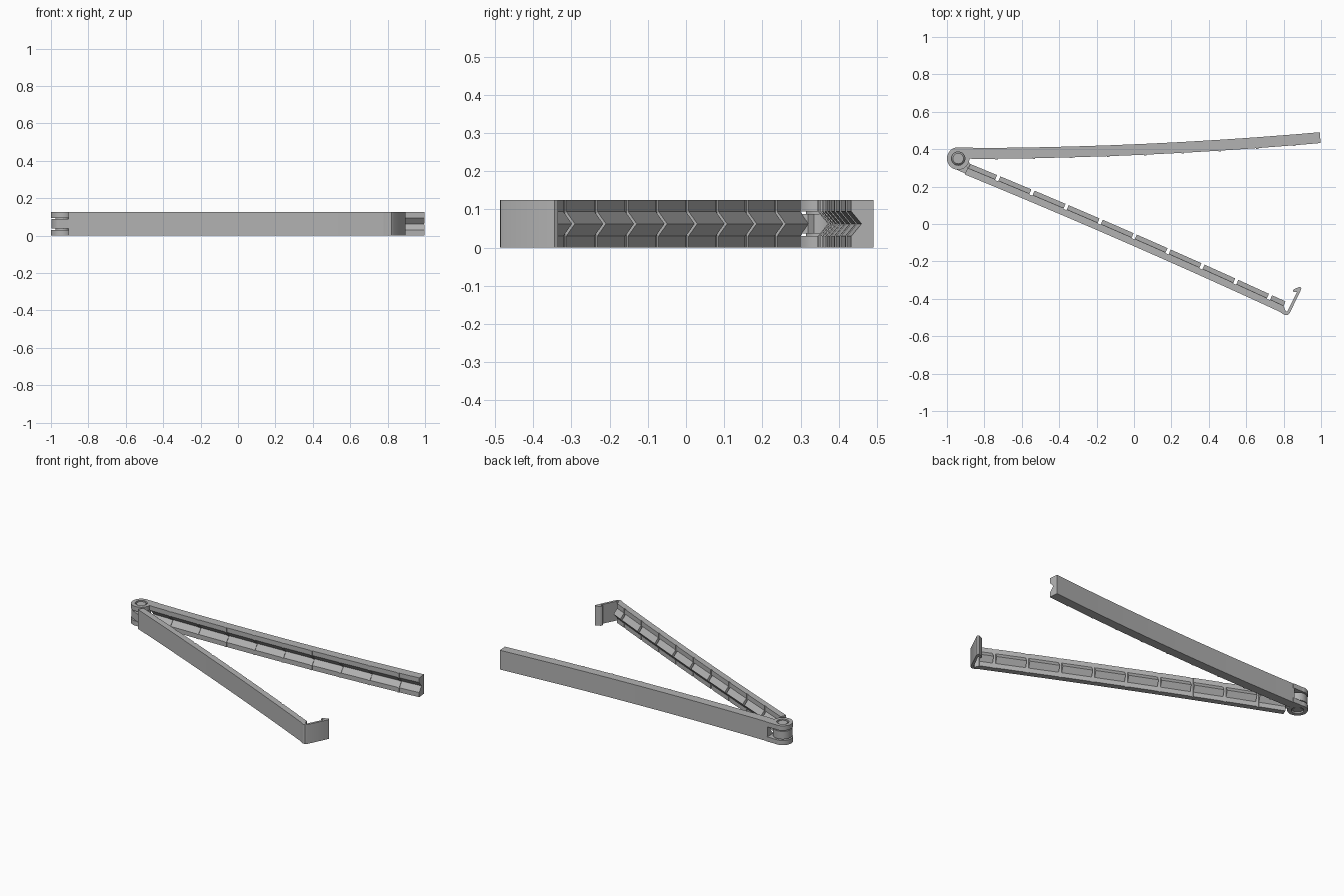
import bpy, bmesh, math
from mathutils import Vector

if "Cube" in bpy.data.objects:
    bpy.data.objects.remove(bpy.data.objects["Cube"])

H = 0.125            # overall height
MID = H / 2
HINGE = Vector((-0.94, 0.35))

grey = bpy.data.materials.new("plastic_grey")
grey.use_nodes = True
grey.diffuse_color = (0.45, 0.45, 0.45, 1)
grey.node_tree.nodes["Principled BSDF"].inputs["Base Color"].default_value = (0.45, 0.45, 0.45, 1)


def finish(name, bm):
    bmesh.ops.recalc_face_normals(bm, faces=bm.faces)
    mesh = bpy.data.meshes.new(name)
    bm.to_mesh(mesh)
    bm.free()
    obj = bpy.data.objects.new(name, mesh)
    mesh.materials.append(grey)
    bpy.context.collection.objects.link(obj)
    bpy.ops.object.select_all(action='DESELECT')
    obj.select_set(True)
    bpy.context.view_layer.objects.active = obj
    bpy.ops.object.shade_smooth_by_angle(angle=math.radians(25))
    return obj


def prism(name, outline, z0, z1):
    """Extrude a flat outline upwards."""
    bm = bmesh.new()
    face = bm.faces.new([bm.verts.new((x, y, z0)) for x, y in outline])
    top = bmesh.ops.extrude_face_region(bm, geom=[face])["geom"]
    verts = [g for g in top if isinstance(g, bmesh.types.BMVert)]
    bmesh.ops.translate(bm, verts=verts, vec=(0, 0, z1 - z0))
    return finish(name, bm)


def lathe(name, profile, closed=False, steps=48):
    """Spin a (radius, z) profile around the hinge axis."""
    bm = bmesh.new()
    verts = [bm.verts.new((HINGE.x + r, HINGE.y, z)) for r, z in profile]
    edges = [bm.edges.new(pair) for pair in zip(verts, verts[1:])]
    if closed:
        edges.append(bm.edges.new((verts[-1], verts[0])))
    bmesh.ops.spin(bm, geom=verts + edges, cent=(*HINGE, 0), axis=(0, 0, 1),
                   angle=math.tau, steps=steps, use_duplicate=False)
    bmesh.ops.remove_doubles(bm, verts=bm.verts, dist=1e-5)
    return finish(name, bm)


def loft(name, path, stations):
    """Sweep (offset, z) sections; path(t) gives a point and a sideways normal."""
    bm = bmesh.new()
    rings = []
    for t, section in stations:
        p, n = path(t)
        rings.append([bm.verts.new((*(p + n * off), z)) for off, z in section])
    for a, b in zip(rings, rings[1:]):
        for i in range(len(a)):
            j = (i + 1) % len(a)
            bm.faces.new((a[i], a[j], b[j], b[i]))
    bm.faces.new(rings[0])
    bm.faces.new(rings[-1])
    return finish(name, bm)


def stepped_stations(start, end, marks, width, plain, special):
    """Plain section along the arm, switching abruptly to the special one at marks."""
    stations = [(start, plain)]
    for m in marks:
        lo, hi = m - width / 2, m + width / 2
        stations += [(lo, plain), (lo, special), (hi, special), (hi, plain)]
    return stations + [(end, plain)]


def jaw_section(back, flat, peak):
    """Closed section with a V ridge or V groove between two flat bands."""
    return [(back, 0), (flat, 0), (flat, 0.03), (peak, MID),
            (flat, H - 0.03), (flat, H), (back, H)]


# Front arm: slightly bowed bar with a slotted V ridge on its inner side
START, END = Vector((-0.905, 0.265)), Vector((0.785, -0.472))
AXIS = (END - START).normalized()
SIDE = Vector((-AXIS.y, AXIS.x))


def front_path(t):
    bow = 0.01 * 4 * t * (1 - t)
    return START.lerp(END, t) + SIDE * bow, SIDE


ridge = jaw_section(0, 0.038, 0.063)
slot = [(min(off, 0.034), z) for off, z in ridge]
marks = [0.092 + 0.1075 * i for i in range(9)]
loft("front_arm", front_path,
     stepped_stations(0, 1, marks, 0.01, ridge, slot))

# Back arm: curved bar with a matching V groove and low ribs
def back_path(x):
    slope = 0.0425 + 0.045 * x
    return Vector((x, 0.368 + 0.0425 * x + 0.0225 * x * x)), Vector((-slope, 1)).normalized()


groove = jaw_section(0.058, 0, 0.027)
rib = jaw_section(0.058, -0.004, 0.023)
marks = [-0.735 + 0.199 * i for i in range(9)]
loft("back_arm", back_path,
     stepped_stations(-0.87, 0.998, marks, 0.014, groove, rib))

# Latch hook at the free end of the front arm
hook = [(0.775, -0.467), (0.79, -0.477), (0.808, -0.487), (0.822, -0.486),
        (0.832, -0.477), (0.888, -0.362), (0.895, -0.345), (0.888, -0.335),
        (0.856, -0.348), (0.849, -0.357), (0.853, -0.365), (0.872, -0.362),
        (0.82, -0.466), (0.812, -0.468), (0.80, -0.44)]
prism("latch_hook", hook, 0, H)

# Hinge fork: two ring lugs joined to the back arm
strap = [(-0.94, 0.409), (-0.86, 0.409), (-0.86, 0.35), (-0.90, 0.35),
         (-0.912, 0.376), (-0.94, 0.388)]
for label, z0 in (("lower", 0), ("upper", H - 0.03)):
    z1 = z0 + 0.03
    lathe(label + "_hinge_lug", [(0.036, z0), (0.06, z0), (0.06, z1), (0.036, z1)], closed=True)
    prism(label + "_lug_strap", strap, z0, z1)

# Knuckle of the front arm, held between the lugs
lathe("hinge_knuckle", [(0, 0.037), (0.057, 0.037), (0.057, 0.088), (0, 0.088)])
prism("knuckle_strap", [(-0.965, 0.299), (-0.90, 0.268), (-0.875, 0.32), (-0.915, 0.38)],
      0.037, 0.088)

# Hinge pin with chamfered ends
lathe("hinge_pin", [(0, 0.004), (0.028, 0.004), (0.036, 0.012),
                    (0.036, H - 0.012), (0.028, H - 0.004), (0, H - 0.004)])
